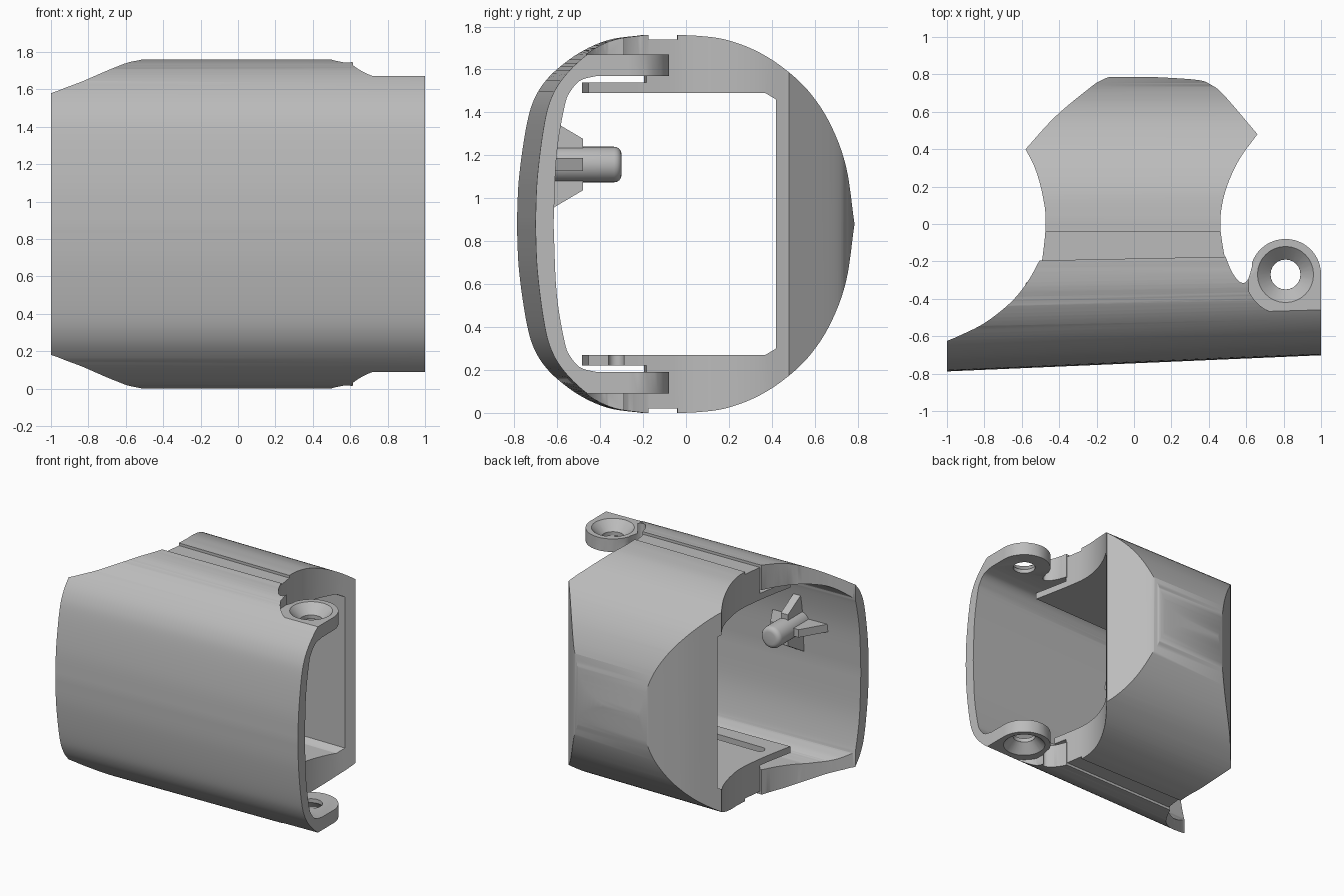
import bpy, bmesh, math
from mathutils import Vector, Matrix

if "Cube" in bpy.data.objects:
    bpy.data.objects.remove(bpy.data.objects["Cube"], do_unlink=True)

H = 1.76          # overall height
EAR = (0.81, -0.27)

grey = bpy.data.materials.new("light_grey_plastic")
grey.use_nodes = True
colour = (0.5, 0.5, 0.5, 1)
grey.diffuse_color = colour
grey.node_tree.nodes["Principled BSDF"].inputs["Base Color"].default_value = colour


def smooth(points, steps=6):
    """Catmull-Rom curve through 2D points."""
    p = [Vector(q) for q in points]
    p = [2 * p[0] - p[1]] + p + [2 * p[-1] - p[-2]]
    out = []
    for a, b, c, d in zip(p, p[1:], p[2:], p[3:]):
        for i in range(steps):
            t = i / steps
            out.append(tuple(0.5 * (2 * b + (c - a) * t + (2 * a - 5 * b + 4 * c - d) * t * t
                                    + (3 * b - a - 3 * c + d) * t ** 3)))
    return out + [tuple(p[-2])]


def mirror(points):
    """Upper half profile, then the same profile reflected below mid height."""
    return points + [(y, H - z) for y, z in reversed(points)]


def arc(centre, r, a0, a1, n=24):
    return [(centre[0] + r * math.cos(math.radians(a0 + (a1 - a0) * i / n)),
             centre[1] + r * math.sin(math.radians(a0 + (a1 - a0) * i / n))) for i in range(n + 1)]


def prism(name, points, lo, hi, axis):
    """Extrude a 2D outline along x (outline is y,z) or z (outline is x,y)."""
    place = (lambda u, v, w: (w, u, v)) if axis == "x" else (lambda u, v, w: (u, v, w))
    bm = bmesh.new()
    clean = [q for i, q in enumerate(points) if (Vector(q) - Vector(points[i - 1])).length > 1e-4]
    ends = [[bm.verts.new(place(u, v, w)) for u, v in clean] for w in (lo, hi)]
    for ring in ends:
        bm.faces.new(ring)
    n = len(clean)
    for i in range(n):
        j = (i + 1) % n
        bm.faces.new((ends[0][i], ends[0][j], ends[1][j], ends[1][i]))
    bmesh.ops.recalc_face_normals(bm, faces=bm.faces)
    return finish(name, bm)


def finish(name, bm):
    mesh = bpy.data.meshes.new(name)
    bm.to_mesh(mesh)
    bm.free()
    mesh.materials.append(grey)
    obj = bpy.data.objects.new(name, mesh)
    bpy.context.collection.objects.link(obj)
    return obj


def apply_all(obj):
    deps = bpy.context.evaluated_depsgraph_get()
    mesh = bpy.data.meshes.new_from_object(obj.evaluated_get(deps))
    obj.modifiers.clear()
    obj.data = mesh


def boolean(obj, cutter, operation="DIFFERENCE"):
    mod = obj.modifiers.new("cut", "BOOLEAN")
    mod.operation, mod.solver, mod.object = operation, "EXACT", cutter
    apply_all(obj)
    bpy.data.objects.remove(cutter, do_unlink=True)


def taper(obj):
    """The front leans: it is deeper on one end than on the other."""
    for v in obj.data.vertices:
        v.co.y -= 0.058 * v.co.x * min(v.co.y, 0)


def shade(obj, bevel=0.0):
    if bevel:
        mod = obj.modifiers.new("round", "BEVEL")
        mod.width, mod.segments, mod.limit_method = bevel, 3, "ANGLE"
        mod.angle_limit = math.radians(50)
        apply_all(obj)
    bpy.ops.object.select_all(action="DESELECT")
    obj.select_set(True)
    bpy.context.view_layer.objects.active = obj
    bpy.ops.object.shade_smooth_by_angle(angle=math.radians(32))


# Front shell: curved C-shaped section, trimmed by its plan outline
outer = [(0, H)] + smooth([(-0.2, H), (-0.35, 1.737), (-0.48, 1.675), (-0.59, 1.58), (-0.66, 1.48),
                           (-0.70, 1.35), (-0.735, 1.1), (-0.745, 0.88)])
inner = [(0, 1.57)] + smooth([(-0.44, 1.57), (-0.52, 1.55), (-0.57, 1.5), (-0.6, 1.43),
                              (-0.64, 1.2), (-0.655, 0.88)])
shell = prism("front_shell", mirror(outer) + mirror(inner)[::-1], -1, 1, "x")
taper(shell)
left_edge = smooth([(-1, -0.625), (-0.94, -0.6), (-0.8, -0.53), (-0.66, -0.42), (-0.57, -0.31), (-0.505, -0.195)])
right_edge = smooth([(0.49, -0.175), (0.52, -0.25), (0.555, -0.3), (0.585, -0.315), (0.61, -0.295), (0.63, -0.23)])
ear_edge = arc(EAR, 0.19, 160, 0)
plan = [(-1.1, -1), (-1.1, -0.64)] + left_edge + right_edge + ear_edge + [(1.1, -0.27), (1.1, -1)]
boolean(shell, prism("plan_cutter", plan, -0.5, 2.5, "z"), "INTERSECT")

# Screw ears: flattened seat, screw hole and countersink at top and bottom
seat = arc(EAR, 0.215, 205, 270) + [(0.81, -0.47), (1.2, -0.47), (1.2, 0.1), (0.6, 0.1)]
for lo, hi in ((1.67, 2), (-0.3, 0.09)):
    boolean(shell, prism("seat_cutter", seat, lo, hi, "z"))
boolean(shell, prism("hole_cutter", arc(EAR, 0.08, 0, 345, 23), -0.5, 2.5, "z"))
for z, flip in ((1.64, 0), (0.12, math.pi)):
    bm = bmesh.new()
    bmesh.ops.create_cone(bm, cap_ends=True, segments=32, radius1=0.08, radius2=0.16, depth=0.08,
                          matrix=Matrix.Translation((*EAR, z)) @ Matrix.Rotation(flip, 4, "X"))
    boolean(shell, finish("countersink_cutter", bm))
shade(shell, 0.012)

# Rear body: thick rounded back with a square tunnel, seam groove and front lips
back = smooth([(-0.04, H), (0.05, 1.757), (0.18, 1.74), (0.32, 1.69), (0.45, 1.61), (0.57, 1.5),
               (0.67, 1.35), (0.745, 1.15), (0.785, 0.88)])
section = [(-0.19, 1.74), (-0.04, 1.74)] + back
tunnel = [(-0.19, 1.54), (-0.47, 1.54), (-0.47, 1.49), (0.37, 1.49), (0.42, 1.46)]
body = prism("rear_body", mirror(section) + mirror(tunnel)[::-1], -1, 1, "x")
taper(body)
left_side = smooth([(-0.55, -0.5), (-0.5, -0.25), (-0.472, 0), (-0.49, 0.16), (-0.53, 0.3), (-0.58, 0.4)])
rear = smooth([(-0.58, 0.4), (-0.42, 0.575), (-0.24, 0.725), (-0.18, 0.765), (-0.1, 0.79), (0.12, 0.785),
               (0.34, 0.77), (0.41, 0.745), (0.48, 0.69), (0.66, 0.48)])
right_side = smooth([(0.66, 0.48), (0.56, 0.34), (0.49, 0.18), (0.462, 0.02), (0.48, -0.15), (0.55, -0.5)])
boolean(body, prism("rear_plan_cutter", left_side + rear + right_side, -0.5, 2.5, "z"), "INTERSECT")
slot = arc((-0.4, -0.325), 0.035, 90, 270, 12) + [(0.9, -0.36), (0.9, -0.29)]
boolean(body, prism("slot_cutter", slot, 0.2, 0.4, "z"))
shade(body)

# Locating pin with a rounded tip
bm = bmesh.new()
bmesh.ops.create_cone(bm, cap_ends=True, segments=32, radius1=0.083, radius2=0.083, depth=0.4,
                      matrix=Matrix.Translation((-0.5, -0.5, 1.157)) @ Matrix.Rotation(math.pi / 2, 4, "X"))
rim = [e for e in bm.edges if all(v.co.y > -0.4 for v in e.verts)]
bmesh.ops.bevel(bm, geom=rim, offset=0.035, segments=4, affect="EDGES", profile=0.5)
shade(finish("locating_pin", bm))

# Four gussets bracing the pin against the front wall
for i in range(4):
    gusset = prism("pin_gusset", [(-0.7, 0.04), (-0.48, 0.04), (-0.48, 0.12), (-0.7, 0.25)], -0.03, 0.03, "x")
    gusset.data.transform(Matrix.Translation((-0.5, 0, 1.157)) @ Matrix.Rotation(i * math.pi / 2, 4, "Y"))
